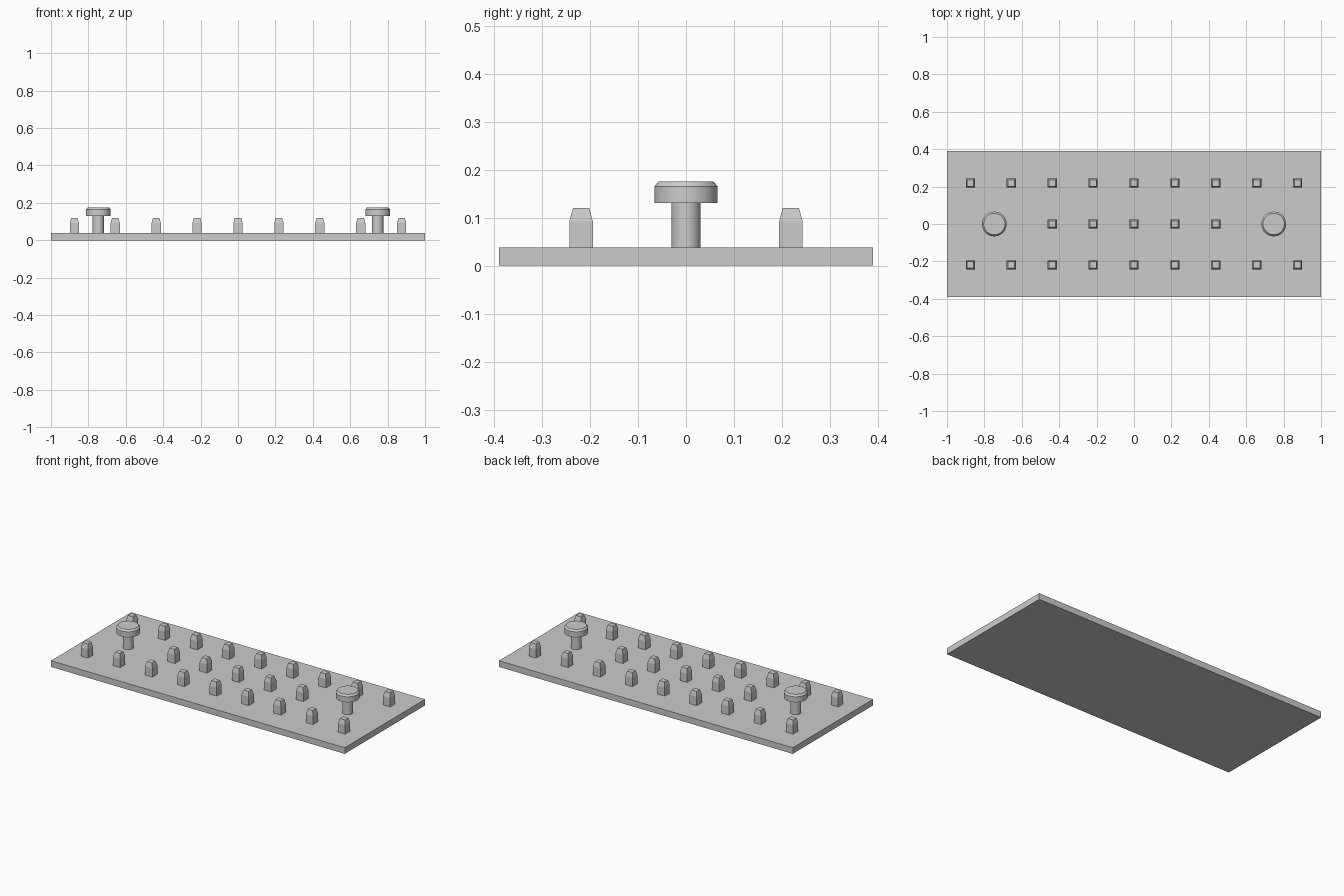
import bpy, bmesh, math
from mathutils import Matrix

cube = bpy.data.objects.get("Cube")
if cube:
    bpy.data.objects.remove(cube, do_unlink=True)

grey = bpy.data.materials.new("plain_grey")
grey.use_nodes = True
colour = (0.6, 0.6, 0.6, 1)
grey.diffuse_color = colour
grey.node_tree.nodes["Principled BSDF"].inputs["Base Color"].default_value = colour

HALF_DEPTH = 0.39
PLATE_TOP = 0.038
PITCH = 0.2187


def stacked_mesh(name, rings, sides, turn=0.0):
    """Closed solid through (radius, z) rings with the given number of sides."""
    bm = bmesh.new()
    loops = []
    for r, z in rings:
        angles = [turn + math.tau * i / sides for i in range(sides)]
        loops.append([bm.verts.new((r * math.cos(a), r * math.sin(a), z)) for a in angles])
    for low, high in zip(loops, loops[1:]):
        for i in range(sides):
            j = (i + 1) % sides
            bm.faces.new((low[i], low[j], high[j], high[i]))
    bm.faces.new(loops[0][::-1])
    bm.faces.new(loops[-1])
    mesh = bpy.data.meshes.new(name)
    bm.to_mesh(mesh)
    bm.free()
    mesh.materials.append(grey)
    return mesh


def place(name, mesh, x=0.0, y=0.0):
    obj = bpy.data.objects.new(name, mesh)
    obj.location = (x, y, 0)
    bpy.context.collection.objects.link(obj)
    return obj


# Base plate
root2 = math.sqrt(2)
plate = stacked_mesh("base_plate", [(root2, 0), (root2, PLATE_TOP)], 4, math.pi / 4)
plate.transform(Matrix.Diagonal((1, HALF_DEPTH, 1, 1)))
place("base_plate", plate)

# Square pegs with tapered tips: two full rows and a shorter middle row
peg = stacked_mesh("peg", [(0.0245 * root2, PLATE_TOP), (0.0245 * root2, 0.092),
                           (0.017 * root2, 0.12)], 4, math.pi / 4)
for row, reach in ((-1, 4), (0, 2), (1, 4)):
    for column in range(-reach, reach + 1):
        place("peg", peg, column * PITCH, row * PITCH)

# Round knobs: thin stem under a chamfered head
knob = stacked_mesh("knob", [(0.03, PLATE_TOP), (0.03, 0.131), (0.066, 0.131),
                             (0.066, 0.165), (0.057, 0.176)], 48)
for side, x in (("left", 0.747), ("right", -0.747)):
    obj = place(side + "_knob", knob, x)
    obj.select_set(True)
    bpy.context.view_layer.objects.active = obj
    bpy.ops.object.shade_smooth_by_angle(angle=math.radians(30))
    obj.select_set(False)
